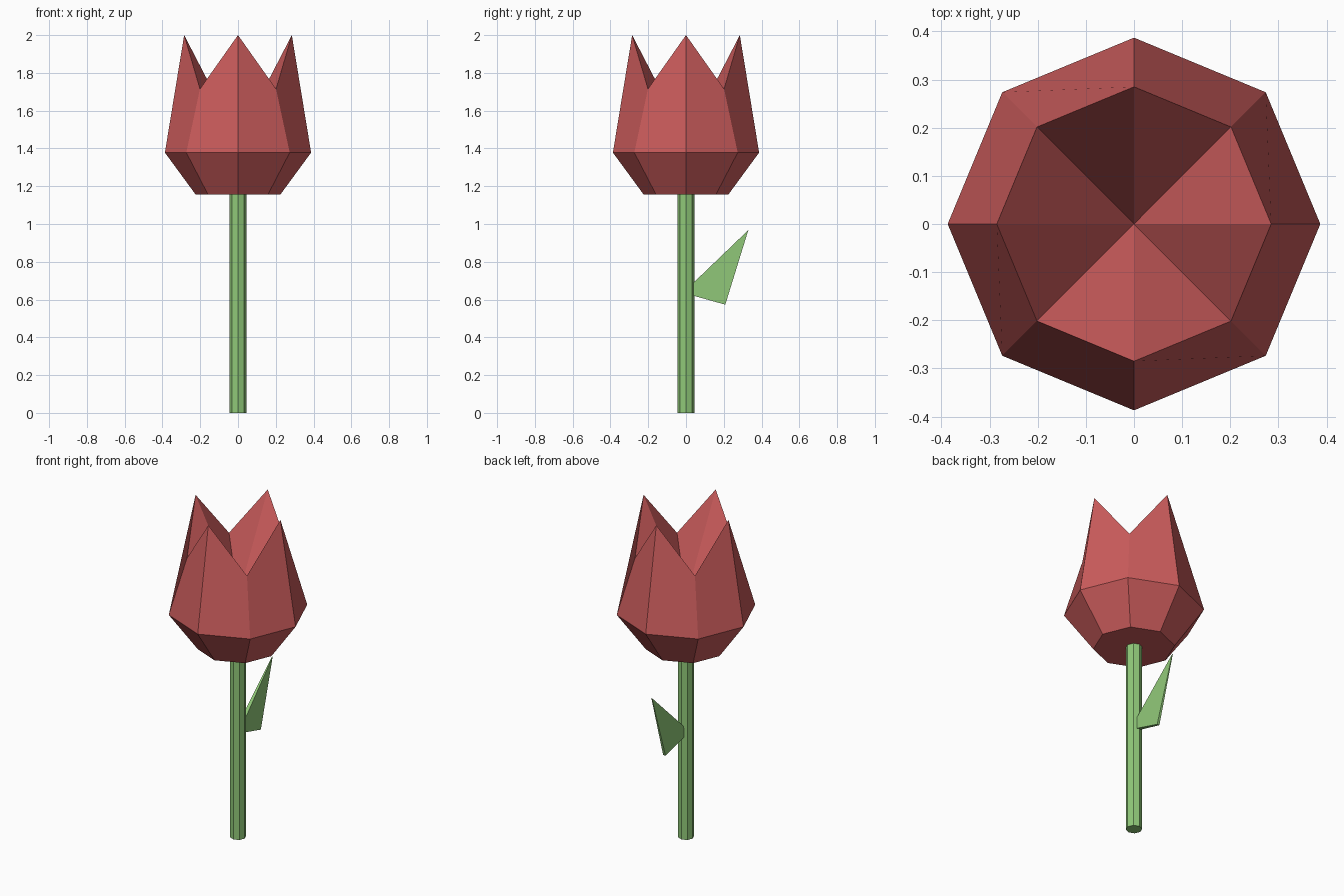
import bpy
import math

cube = bpy.data.objects.get("Cube")
if cube:
    bpy.data.objects.remove(cube, do_unlink=True)

SIDES = 8


def make_material(name, rgb):
    mat = bpy.data.materials.new(name)
    mat.use_nodes = True
    mat.diffuse_color = (*rgb, 1)
    mat.node_tree.nodes["Principled BSDF"].inputs["Base Color"].default_value = (*rgb, 1)
    return mat


def make_object(name, verts, faces, mat):
    mesh = bpy.data.meshes.new(name)
    mesh.from_pydata(verts, [], faces)
    mesh.materials.append(mat)
    obj = bpy.data.objects.new(name, mesh)
    bpy.context.collection.objects.link(obj)
    return obj


def ring(radius, heights):
    """Octagon running clockwise from above, corners on the axes; heights alternate."""
    points = []
    for i in range(SIDES):
        a = -2 * math.pi * i / SIDES
        points.append((radius * math.cos(a), radius * math.sin(a), heights[i % len(heights)]))
    return points


def bridge(level):
    """Quads joining ring number level to the next ring up."""
    low, high = level * SIDES, (level + 1) * SIDES
    return [(low + i, high + i, high + (i + 1) % SIDES, low + (i + 1) % SIDES)
            for i in range(SIDES)]


petal_red = make_material("petal_red", (0.60, 0.107, 0.107))
leaf_green = make_material("leaf_green", (0.28, 0.58, 0.19))

# Stem: eight-sided post
stem_verts = ring(0.045, [0]) + ring(0.045, [1.17])
stem_caps = [tuple(range(SIDES)), tuple(reversed(range(SIDES, 2 * SIDES)))]
make_object("stem", stem_verts, bridge(0) + stem_caps, leaf_green)

# Blossom: cup with zigzag petal rim and a faceted hollow meeting at one point
rim = 2 * SIDES
centre = 3 * SIDES
verts = ring(0.225, [1.157]) + ring(0.387, [1.378]) + ring(0.285, [2.0, 1.715])
verts.append((0, 0, 1.45))
hollow = [(rim + i, centre, rim + (i + 1) % SIDES) for i in range(SIDES)]
make_object("blossom", verts, bridge(0) + bridge(1) + hollow + [tuple(range(SIDES))], petal_red)

# Leaf: thin tapered blade; outline points are (y, z, half thickness)
outline = [(0.03, 0.623, 0.013), (0.208, 0.573, 0.008), (0.33, 0.968, 0.002), (0.03, 0.68, 0.013)]
n = len(outline)
leaf_verts = [(side * h, y, z) for side in (1, -1) for y, z, h in outline]
leaf_faces = [tuple(range(n)), tuple(reversed(range(n, 2 * n)))]
leaf_faces += [(i, n + i, n + (i + 1) % n, (i + 1) % n) for i in range(n)]
make_object("leaf", leaf_verts, leaf_faces, leaf_green)
